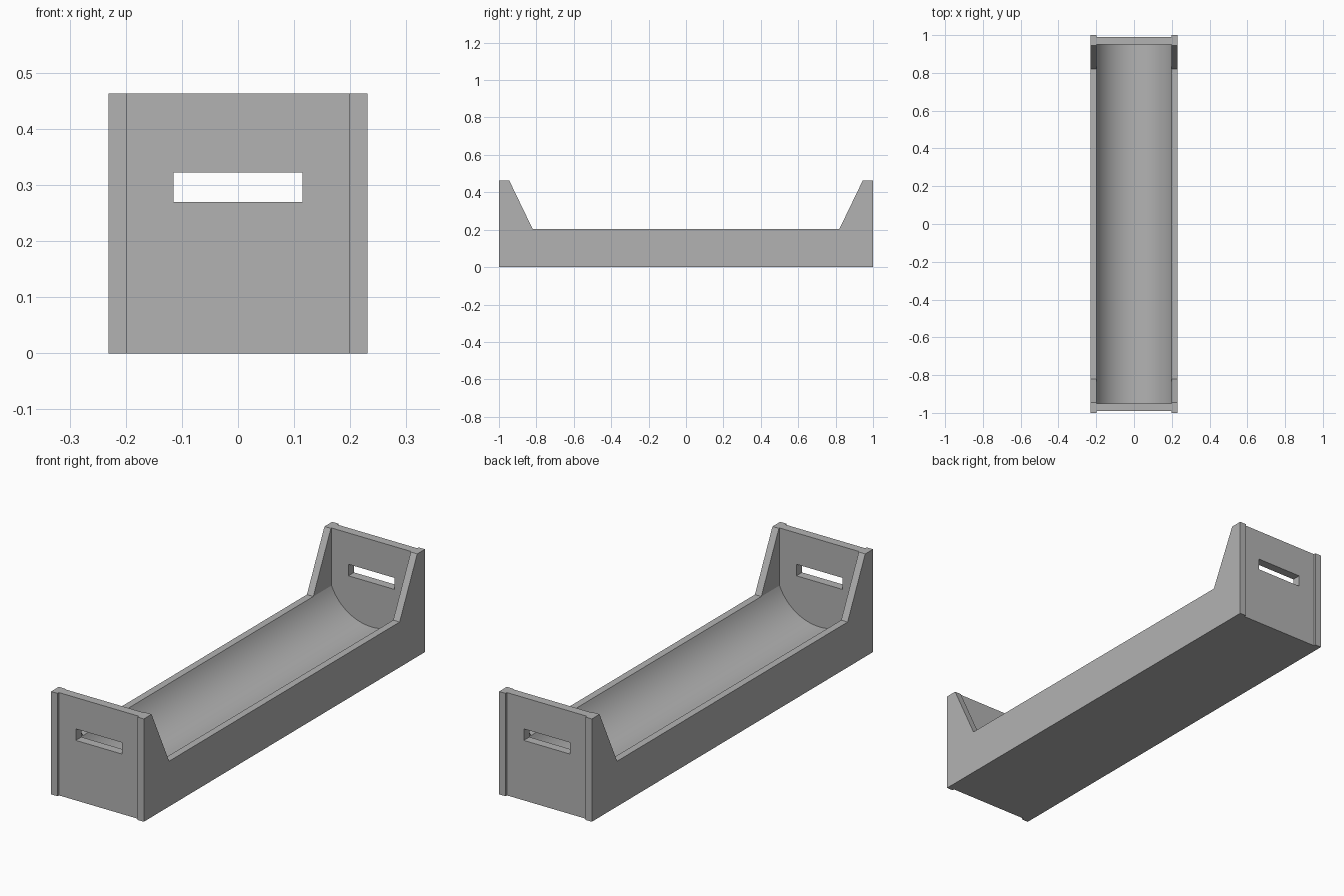
import bpy
import bmesh
import math
from mathutils import Vector

cube = bpy.data.objects.get("Cube")
if cube:
    bpy.data.objects.remove(cube, do_unlink=True)

HALF_LEN, HALF_W, INNER_W = 1.0, 0.231, 0.199
HEIGHT, RIM = 0.463, 0.204
PANEL_IN, PANEL_OUT = 0.95, 0.99

grey = bpy.data.materials.new("plain grey")
grey.use_nodes = True
colour = (0.45, 0.45, 0.45, 1)
grey.diffuse_color = colour
grey.node_tree.nodes["Principled BSDF"].inputs["Base Color"].default_value = colour


def extruded(name, points, faces, offset):
    """Extrude a flat outline into a closed solid."""
    bm = bmesh.new()
    verts = [bm.verts.new(p) for p in points]
    flat = [bm.faces.new([verts[i] for i in f]) for f in faces]
    grown = bmesh.ops.extrude_face_region(bm, geom=flat, use_keep_orig=True)
    moved = [g for g in grown["geom"] if isinstance(g, bmesh.types.BMVert)]
    bmesh.ops.translate(bm, verts=moved, vec=Vector(offset))
    bmesh.ops.recalc_face_normals(bm, faces=bm.faces)
    mesh = bpy.data.meshes.new(name)
    bm.to_mesh(mesh)
    bm.free()
    mesh.materials.append(grey)
    obj = bpy.data.objects.new(name, mesh)
    bpy.context.collection.objects.link(obj)
    return obj


# Side walls, raised at both ends
half = [(0.82, RIM), (0.945, HEIGHT), (HALF_LEN, HEIGHT), (HALF_LEN, 0)]
outline = half + [(-y, z) for y, z in reversed(half)]
for name, x in (("left_side", INNER_W), ("right_side", -HALF_W)):
    extruded(name, [(x, y, z) for y, z in outline],
             [range(len(outline))], (HALF_W - INNER_W, 0, 0))

# End panels with a handle slot
SLOT_W, SLOT_LOW, SLOT_HIGH = 0.115, 0.27, 0.322


def rectangle(w, low, high, y):
    return [(-w, y, low), (w, y, low), (w, y, high), (-w, y, high)]


ring = [(i, (i + 1) % 4, (i + 1) % 4 + 4, i + 4) for i in range(4)]
for name, y in (("front_panel", -PANEL_OUT), ("back_panel", PANEL_IN)):
    points = rectangle(INNER_W, 0, HEIGHT, y) + rectangle(SLOT_W, SLOT_LOW, SLOT_HIGH, y)
    extruded(name, points, ring, (0, PANEL_OUT - PANEL_IN, 0))

# Solid base with a rounded trough
RADIUS, STEPS = 0.215, 40
sweep = math.asin(INNER_W / RADIUS)
centre_z = RIM + RADIUS * math.cos(sweep)
section = [(-INNER_W, -PANEL_IN, 0), (INNER_W, -PANEL_IN, 0)]
for i in range(STEPS + 1):
    a = sweep * (1 - 2 * i / STEPS)
    section.append((RADIUS * math.sin(a), -PANEL_IN, centre_z - RADIUS * math.cos(a)))
trough = extruded("trough", section, [range(len(section))], (0, 2 * PANEL_IN, 0))
bpy.ops.object.select_all(action='DESELECT')
trough.select_set(True)
bpy.context.view_layer.objects.active = trough
bpy.ops.object.shade_smooth_by_angle(angle=math.radians(30))
